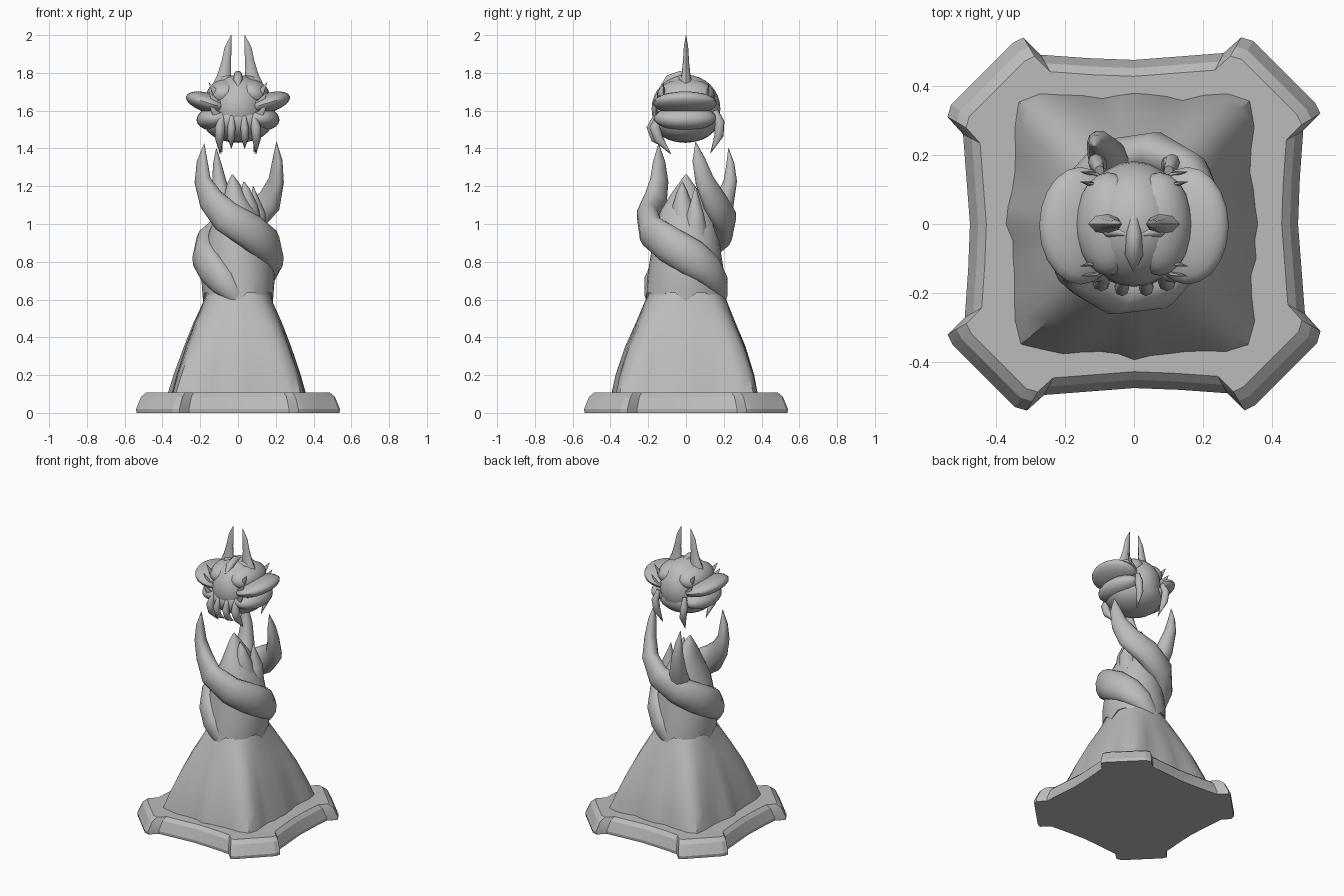
import bpy, bmesh, math, random
from mathutils import Vector, Matrix

if "Cube" in bpy.data.objects:
    bpy.data.objects.remove(bpy.data.objects["Cube"])

random.seed(4)
stone = bpy.data.materials.new("stone_grey")
stone.diffuse_color = (0.5, 0.5, 0.5, 1)
stone.use_nodes = True
stone.node_tree.nodes["Principled BSDF"].inputs["Base Color"].default_value = stone.diffuse_color


def finish(name, bm, angle=40):
    bmesh.ops.remove_doubles(bm, verts=bm.verts, dist=1e-5)
    bmesh.ops.recalc_face_normals(bm, faces=bm.faces)
    me = bpy.data.meshes.new(name)
    bm.to_mesh(me)
    bm.free()
    ob = bpy.data.objects.new(name, me)
    bpy.context.collection.objects.link(ob)
    me.materials.append(stone)
    bpy.ops.object.select_all(action='DESELECT')
    ob.select_set(True)
    bpy.context.view_layer.objects.active = ob
    bpy.ops.object.shade_smooth_by_angle(angle=math.radians(angle))
    return ob


def loft(name, rings, angle=40):
    """Skin a list of equal-length point rings and cap both ends."""
    bm = bmesh.new()
    rows = [[bm.verts.new(p) for p in r] for r in rings]
    n = len(rows[0])
    for a, b in zip(rows, rows[1:]):
        for i in range(n):
            j = (i + 1) % n
            bm.faces.new((a[i], a[j], b[j], b[i]))
    bm.faces.new(rows[0][::-1])
    bm.faces.new(rows[-1])
    return finish(name, bm, angle)


def sweep(name, path, ref=None, flat=1.0, sides=10):
    """Tapered horn along (x, y, z, half width); flat scales it along ref."""
    pts = [Vector(p[:3]) for p in path]
    rings = []
    for i, p in enumerate(pts):
        t = (pts[min(i + 1, len(pts) - 1)] - pts[max(i - 1, 0)]).normalized()
        n = Vector(ref) if ref else Vector((p.x, p.y, 0))
        n = (n - t * n.dot(t)).normalized()
        b = t.cross(n)
        w = max(path[i][3], 0.0015)
        rings.append([p + n * w * flat * math.cos(k * math.tau / sides)
                      + b * w * math.sin(k * math.tau / sides) for k in range(sides)])
    return loft(name, rings, 50)


def ellipsoid(name, centre, radii, tilt=0, u=20, v=12):
    bm = bmesh.new()
    bmesh.ops.create_uvsphere(bm, u_segments=u, v_segments=v, radius=1)
    m = (Matrix.Translation(centre) @ Matrix.Rotation(tilt, 4, 'Y')
         @ Matrix.Diagonal((*radii, 1)))
    bmesh.ops.transform(bm, matrix=m, verts=bm.verts)
    return finish(name, bm)


# plinth: one quarter of the concave outline, repeated four times
quarter = [(.475, 0), (.48, .13), (.49, .27), (.54, .32), (.525, .35),
           (.44, .435), (.345, .53), (.31, .54), (.26, .495), (.13, .485)]
outline = []
for q in range(4):
    a = q * math.pi / 2
    outline += [(x * math.cos(a) - y * math.sin(a),
                 x * math.sin(a) + y * math.cos(a)) for x, y in quarter]
loft("plinth", [[(x * s, y * s, z) for x, y in outline]
                for z, s in ((0, .995), (.02, 1), (.085, .95), (.108, .9))], 25)

# rocky mound: folded square sections shrinking upwards
folds = [random.uniform(-1, 1) for _ in range(48)]
rings = []
for z, rx, ry, power in ((.09, .365, .385, 7), (.2, .335, .365, 6), (.35, .285, .32, 5),
                         (.48, .235, .265, 4), (.58, .19, .225, 3), (.68, .16, .18, 2)):
    ring = []
    for i in range(48):
        a = i * math.tau / 48
        c, s = math.cos(a), math.sin(a)
        r = (abs(c) ** power + abs(s) ** power) ** (-1 / power)
        r *= 1 + (.68 - z) * (.045 * folds[i] + .05 * math.cos(8 * a)) - .02
        ring.append((rx * r * c, ry * r * s, z))
    rings.append(ring)
loft("rock_mound", rings, 45)

# trunk with a ragged lower hem, narrowing to a peak
rings = []
for k, (z, rx, ry, ox) in enumerate(((.62, .165, .18, 0), (.61, .185, .215, 0),
        (.72, .195, .205, 0), (.85, .18, .185, 0), (.97, .15, .17, 0),
        (1.07, .10, .135, 0), (1.15, .06, .085, -.015), (1.22, .03, .035, -.025),
        (1.262, .003, .004, -.03))):
    ring = []
    for i in range(24):
        a = i * math.tau / 24
        hem = (.025 if i % 3 else -.02) if k < 2 else 0
        ring.append((ox + rx * math.cos(a), ry * math.sin(a), z + hem))
    rings.append(ring)
loft("trunk", rings)
sweep("trunk_spike", [(.05, 0, .98, .08), (.05, -.02, 1.1, .055), (.04, -.02, 1.18, .025),
                      (.03, -.02, 1.225, 0)], (1, 0, 0))
sweep("side_spike", [(.08, .05, .95, .07), (.1, .05, 1.06, .045), (.08, .05, 1.2, 0)],
      (1, 0, 0))

# two winding claws: (angle, radius, height, half width)
wind = [(98, .19, .55, 0), (84, .19, .62, .045), (65, .185, .69, .075), (40, .18, .76, .09),
        (10, .175, .82, .1), (-30, .175, .89, .1), (-70, .195, .96, .095)]
tips = (("front_claw", 0, [(-108, .21, 1.04, .088), (-132, .215, 1.13, .075),
                           (-143, .235, 1.23, .054), (-143, .237, 1.33, .036),
                           (-141, .23, 1.425, 0)]),
        ("rear_claw", 180, [(-108, .215, 1.03, .088), (-138, .225, 1.12, .075),
                            (-154, .225, 1.23, .054), (-162, .22, 1.34, .036),
                            (-166, .21, 1.435, 0)]))
for name, turn, tip in tips:
    sweep(name, [(r * math.cos(math.radians(a + turn)), r * math.sin(math.radians(a + turn)),
                  z, w) for a, r, z, w in wind + tip], flat=.7, sides=12)
sweep("small_claw", [(-.05, .13, .97, .07), (-.08, .2, 1.1, .055), (-.1, .235, 1.23, .037),
                     (-.11, .235, 1.32, .022), (-.115, .225, 1.4, 0)], (1, 0, 0))

# floating head
ellipsoid("head_core", (0, 0, 1.61), (.155, .182, .18), u=24, v=16)
ellipsoid("jaw", (0, -.005, 1.545), (.185, .175, .115))
sweep("beak", [(0, .03, 1.775, .01), (0, -.03, 1.79, .022), (0, -.09, 1.765, .026),
               (0, -.14, 1.72, 0)], (1, 0, 0))

for side, label in ((1, "right"), (-1, "left")):
    # layered cheek shells
    ellipsoid(label + "_upper_shell", (side * .155, -.005, 1.64), (.125, .17, .052),
              -side * .3)
    ellipsoid(label + "_lower_shell", (side * .115, -.005, 1.56), (.105, .165, .065),
              side * .12)
    ellipsoid(label + "_crown_shell", (side * .075, 0, 1.69), (.095, .15, .075), side * .35)
    # tall blade horns
    sweep(label + "_horn", [(side * .08, 0, 1.73, .055), (side * .072, 0, 1.79, .036),
                            (side * .062, 0, 1.86, .025), (side * .053, 0, 1.93, .019),
                            (side * .036, 0, 2.0, 0)], (0, 1, 0), .65, 8)
    # brow ridge
    sweep(label + "_brow", [(side * .02, -.03, 1.782, .005), (side * .07, -.02, 1.765, .02),
                            (side * .13, .02, 1.72, 0)], (0, 0, 1))
    # hanging talons, front and back
    for k, (x, y, z, w) in enumerate(((.095, -.12, 1.37, .03), (.035, -.14, 1.4, .024))):
        sweep(f"{label}_front_talon_{k}", [
            (side * x * .9, y - .02, 1.57, w * .6), (side * x, y - .045, 1.51, w),
            (side * x * 1.03, y - .025, 1.45, w * .85),
            (side * x, y + .04, z, 0)], (1, 0, 0), .9, 8)
    sweep(label + "_rear_talon", [(side * .1, .155, 1.6, .015), (side * .11, .178, 1.54, .026),
                                  (side * .1, .175, 1.47, .024), (side * .085, .13, 1.375, 0)],
          (1, 0, 0), .9, 8)
    # small fins fanned along the shell seams
    for k, (y, z) in enumerate(((-.15, 1.58), (-.14, 1.64), (-.11, 1.69), (.11, 1.69), (.14, 1.63))):
        d = 1 if y > 0 else -1
        sweep(f"{label}_fin_{k}", [(side * .08, y * .85, z - .02, .025),
                                   (side * .12, y + d * .005, z + .005, .02),
                                   (side * .155, y + d * .012, z + .06, 0)],
              (0, 1, 0), .4, 6)
